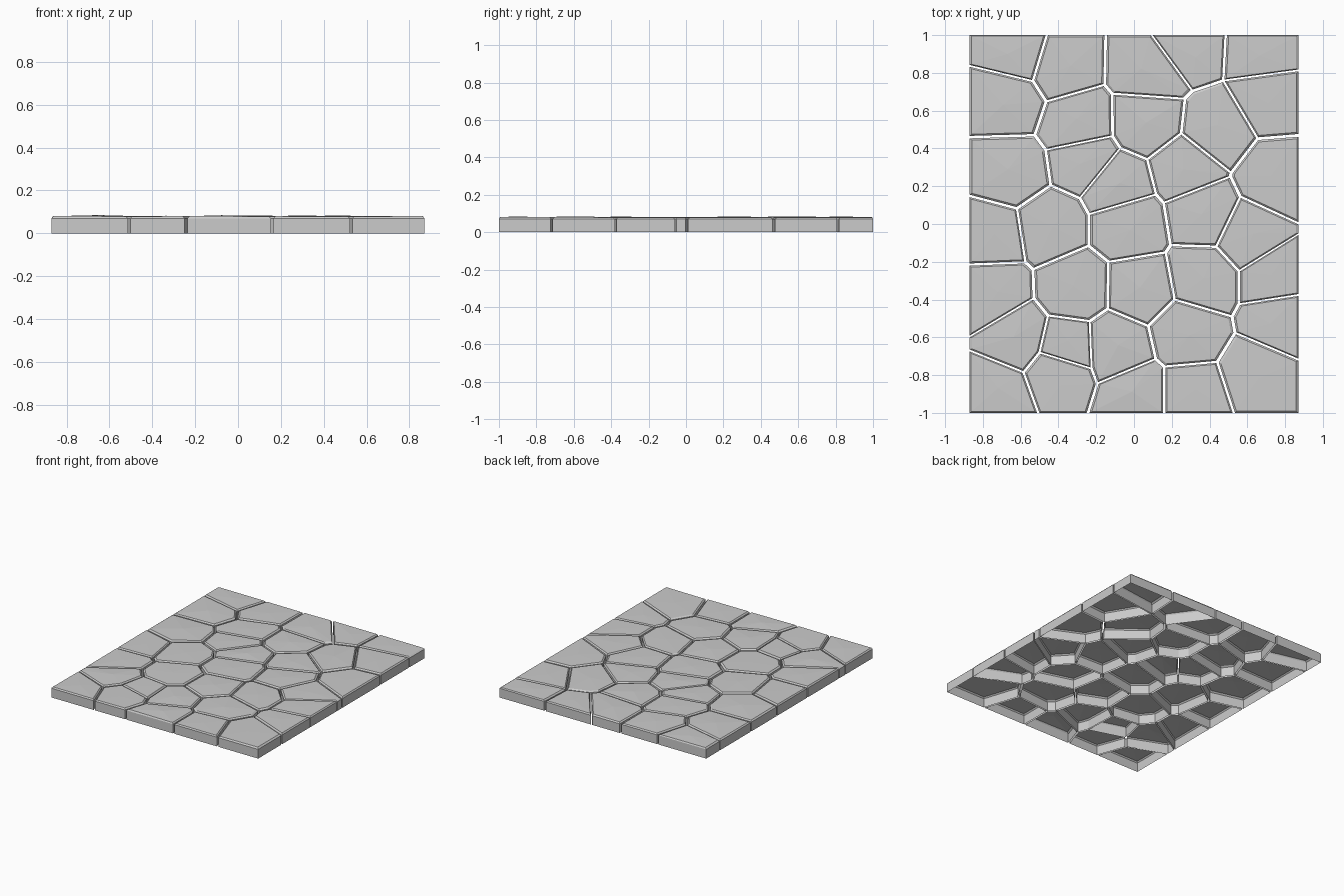
import bpy, bmesh, random
from mathutils import Vector

if "Cube" in bpy.data.objects:
    bpy.data.objects.remove(bpy.data.objects["Cube"])

random.seed(4)
W, D = 0.87, 1.0           # half width and half depth of the paved slab
WALL, TOP = 0.07, 0.079    # height of the walls and of the bevelled top rim
GAP, BEVEL = 0.962, 0.945  # shrink factors for the joints and the top bevel

# Joint lines between the courses of stones, from back to front.
# Tags: u = divider goes to the course behind, d = to the course in front, b = both
joints = [
    ("bbbbbb", [(-W, D), (-.46, D), (-.15, D), (.09, D), (.485, D), (W, D)]),
    ("bududdubb", [(-W, .84), (-.535, .757), (-.465, .648), (-.155, .737), (-.115, .69),
                   (.27, .663), (.31, .705), (.472, .76), (W, .815)]),
    ("bududdudub", [(-W, .46), (-.525, .47), (-.467, .392), (-.113, .465), (-.072, .402),
                    (.07, .342), (.25, .48), (.515, .27), (.655, .452), (W, .47)]),
    ("bduududud" "b", [(-W, .15), (-.62, .082), (-.44, .205), (-.287, .137), (-.24, .052),
                       (.117, .157), (.157, .112), (.512, .252), (.563, .145), (W, 0)]),
    ("bududduudb", [(-W, -.215), (-.575, -.203), (-.535, -.24), (-.24, -.115), (-.135, -.2),
                    (.168, -.15), (.193, -.112), (.435, -.12), (.555, -.25), (W, -.05)]),
    ("buddududub", [(-W, -.60), (-.53, -.393), (-.455, -.485), (-.235, -.515), (-.14, -.45),
                    (.075, -.54), (.215, -.4), (.52, -.49), (.555, -.425), (W, -.375)]),
    ("bduududdub", [(-W, -.667), (-.585, -.785), (-.5, -.68), (-.225, -.765), (-.195, -.845),
                    (.115, -.715), (.16, -.755), (.44, -.73), (.535, -.575), (W, -.72)]),
    ("bbbbbb", [(-W, -D), (-.505, -D), (-.245, -D), (.16, -D), (.53, -D), (W, -D)]),
]


def split(line, side):
    """Cut a joint line into five pieces at the dividers on one side."""
    tags, pts = line
    cuts = [i for i, t in enumerate(tags) if t in (side, "b")]
    return [pts[a:b + 1] for a, b in zip(cuts, cuts[1:])]


def centroid(pts):
    area = cx = cy = 0
    for (x0, y0), (x1, y1) in zip(pts, pts[1:] + pts[:1]):
        c = x0 * y1 - x1 * y0
        area += c
        cx += (x0 + x1) * c
        cy += (y0 + y1) * c
    return Vector((cx / (3 * area), cy / (3 * area)))


def make_stone(name, pts):
    c = centroid(pts)
    base = []
    for x, y in pts:
        p = c + (Vector((x, y)) - c) * GAP
        # stones stay flush with the outside of the slab
        base.append(Vector((x if abs(x) == W else p.x, y if abs(y) == D else p.y)))
    rim = [c + (p - c) * BEVEL for p in base]
    tilt = Vector((random.uniform(-.008, .008), random.uniform(-.008, .008)))

    bm = bmesh.new()
    low = [bm.verts.new((p.x, p.y, 0)) for p in base]
    mid = [bm.verts.new((p.x, p.y, WALL)) for p in base]
    top = [bm.verts.new((p.x, p.y, TOP + tilt.dot(p - c))) for p in rim]
    peak = bm.verts.new((c.x, c.y, TOP + random.uniform(.001, .006)))
    n = len(pts)
    for i in range(n):
        j = (i + 1) % n
        bm.faces.new((low[i], low[j], mid[j], mid[i]))   # wall
        bm.faces.new((mid[i], mid[j], top[j], top[i]))   # bevel
        bm.faces.new((top[i], top[j], peak))             # slightly crowned top
    mesh = bpy.data.meshes.new(name)
    bm.to_mesh(mesh)
    bm.free()
    bpy.context.collection.objects.link(bpy.data.objects.new(name, mesh))


# Seven courses of five stones, hollow and open underneath
for row, (back, front) in enumerate(zip(joints, joints[1:])):
    for col, (b, f) in enumerate(zip(split(back, "d"), split(front, "u"))):
        make_stone(f"paving_stone_{row + 1}_{col + 1}", f + b[::-1])
